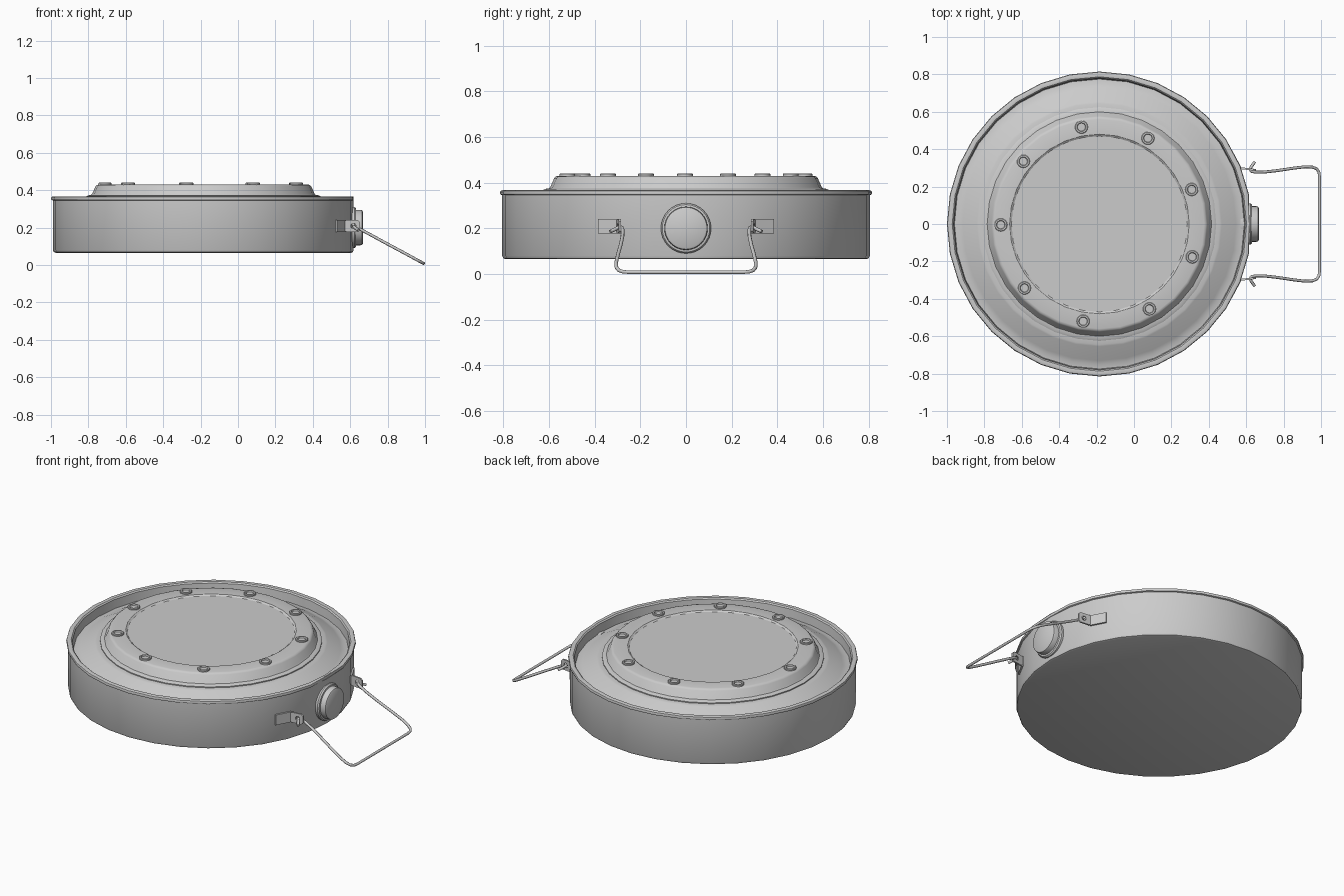
import bpy, bmesh, math
from mathutils import Matrix, Vector

if "Cube" in bpy.data.objects:
    bpy.data.objects.remove(bpy.data.objects["Cube"])

CX = -0.185   # centre of the round body


def finish(bm, name, angle=35, matrix=None):
    bmesh.ops.remove_doubles(bm, verts=bm.verts, dist=1e-5)
    bmesh.ops.recalc_face_normals(bm, faces=bm.faces)
    if matrix is not None:
        bm.transform(matrix)
    me = bpy.data.meshes.new(name)
    bm.to_mesh(me)
    bm.free()
    ob = bpy.data.objects.new(name, me)
    bpy.context.collection.objects.link(ob)
    bpy.ops.object.select_all(action='DESELECT')
    ob.select_set(True)
    bpy.context.view_layer.objects.active = ob
    bpy.ops.object.shade_smooth_by_angle(angle=math.radians(angle))
    return ob


def lathe(name, profile, n, matrix, flat_x=None, angle=35):
    """Revolve (radius, z) points about z; both profile ends get capped."""
    bm = bmesh.new()
    rings = []
    for r, z in profile:
        ring = []
        for i in range(n):
            a = 2 * math.pi * i / n
            x = r * math.cos(a)
            if flat_x is not None:
                x = min(x, flat_x)
            ring.append(bm.verts.new((x, r * math.sin(a), z)))
        rings.append(ring)
    for lo, hi in zip(rings, rings[1:]):
        for i in range(n):
            j = (i + 1) % n
            bm.faces.new((lo[i], lo[j], hi[j], hi[i]))
    bm.faces.new(rings[0])
    bm.faces.new(rings[-1])
    return finish(bm, name, angle, matrix)


# Round can with rolled rim, sloped shoulder; slightly flattened behind the plug
centre = Matrix.Translation((CX, 0, 0))
lathe("body", [
    (0.790, 0.065), (0.800, 0.069), (0.805, 0.080), (0.805, 0.345),
    (0.813, 0.348), (0.815, 0.356), (0.812, 0.364), (0.803, 0.367),
    (0.787, 0.365), (0.780, 0.358), (0.775, 0.305), (0.750, 0.308),
    (0.730, 0.318), (0.655, 0.358), (0.645, 0.362), (0.600, 0.362)],
    32, centre, flat_x=0.802)

# Raised pressure plate with a shallow recess
lathe("pressure_plate", [
    (0.625, 0.355), (0.625, 0.368), (0.615, 0.373), (0.600, 0.375),
    (0.594, 0.382), (0.577, 0.420), (0.570, 0.427), (0.560, 0.430),
    (0.480, 0.430), (0.470, 0.423)], 32, centre)

# Ring of nine hollow-headed rivets
for k in range(9):
    a = math.radians(20.5 + 40 * k)
    lathe(f"rivet_{k + 1}", [
        (0.035, 0.420), (0.035, 0.437), (0.032, 0.440),
        (0.024, 0.440), (0.021, 0.433)], 16,
        Matrix.Translation((CX + 0.527 * math.cos(a), 0.527 * math.sin(a), 0)))

# Side plug: flange and knob along +x
side = Matrix.Translation((0, 0, 0.2)) @ Matrix.Rotation(math.pi / 2, 4, 'Y')
lathe("plug_flange", [
    (0.110, 0.570), (0.110, 0.622), (0.104, 0.630), (0.095, 0.632)], 32, side)
lathe("plug_knob", [
    (0.095, 0.600), (0.095, 0.655), (0.092, 0.664), (0.085, 0.668)], 32, side)


# Handle brackets: plate against the wall, tab with an eyelet hole
def bracket(name, s):
    bm = bmesh.new()
    z0, z1, t = 0.177, 0.24, 0.005

    def slab(a, b):
        a, b = Vector(a), Vector(b)
        d = (b - a).normalized()
        nrm = Vector((-d.y, d.x)) * t
        pts = [a - nrm, b - nrm, b + nrm, a + nrm]
        lo = [bm.verts.new((p.x, p.y * s, z0)) for p in pts]
        hi = [bm.verts.new((p.x, p.y * s, z1)) for p in pts]
        bm.faces.new(lo)
        bm.faces.new(hi)
        for i in range(4):
            j = (i + 1) % 4
            bm.faces.new((lo[i], lo[j], hi[j], hi[i]))

    slab((0.525, 0.383), (0.572, 0.295))
    # tab: square outline bridged to a round hole
    n, hx, hz = 16, 0.617, 0.2085
    loops = []
    for off in (-t, t):
        outer, inner = [], []
        for i in range(n):
            a = 2 * math.pi * (i + 0.5) / n
            c, d = math.cos(a), math.sin(a)
            k = 1 / max(abs(c), abs(d))
            for ring, u, v in ((outer, c * k, d * k * 0.0315),
                               (inner, c * 0.014, d * 0.014)):
                if ring is outer:
                    u = u * (0.034 if u > 0 else 0.055)
                ring.append(bm.verts.new(
                    (hx + u, s * (0.293 - 0.12 * u + off), hz + v)))
        loops.append((outer, inner))
    (o0, i0), (o1, i1) = loops
    for i in range(n):
        j = (i + 1) % n
        for p, q in ((o0, i0), (o1, i1), (o0, o1), (i0, i1)):
            bm.faces.new((p[i], p[j], q[j], q[i]))
    finish(bm, name, 30)


bracket("bracket_back", 1)
bracket("bracket_front", -1)

# Bent wire carrying handle, mirrored across y
half = [
    (0.645, 0.332, 0.186), (0.630, 0.310, 0.196), (0.618, 0.293, 0.206),
    (0.628, 0.281, 0.204), (0.650, 0.277, 0.193), (0.700, 0.278, 0.166),
    (0.770, 0.286, 0.128), (0.850, 0.298, 0.085), (0.915, 0.306, 0.050),
    (0.955, 0.304, 0.028), (0.978, 0.294, 0.016), (0.989, 0.276, 0.010),
    (0.992, 0.250, 0.008)]
path = half + [(x, -y, z) for x, y, z in reversed(half)]
cu = bpy.data.curves.new("wire_handle", 'CURVE')
cu.dimensions = '3D'
cu.bevel_depth = 0.008
cu.bevel_resolution = 2
cu.use_fill_caps = True
sp = cu.splines.new('POLY')
sp.points.add(len(path) - 1)
for p, co in zip(sp.points, path):
    p.co = (*co, 1)
sp.use_smooth = True
handle = bpy.data.objects.new("wire_handle", cu)
bpy.context.collection.objects.link(handle)
